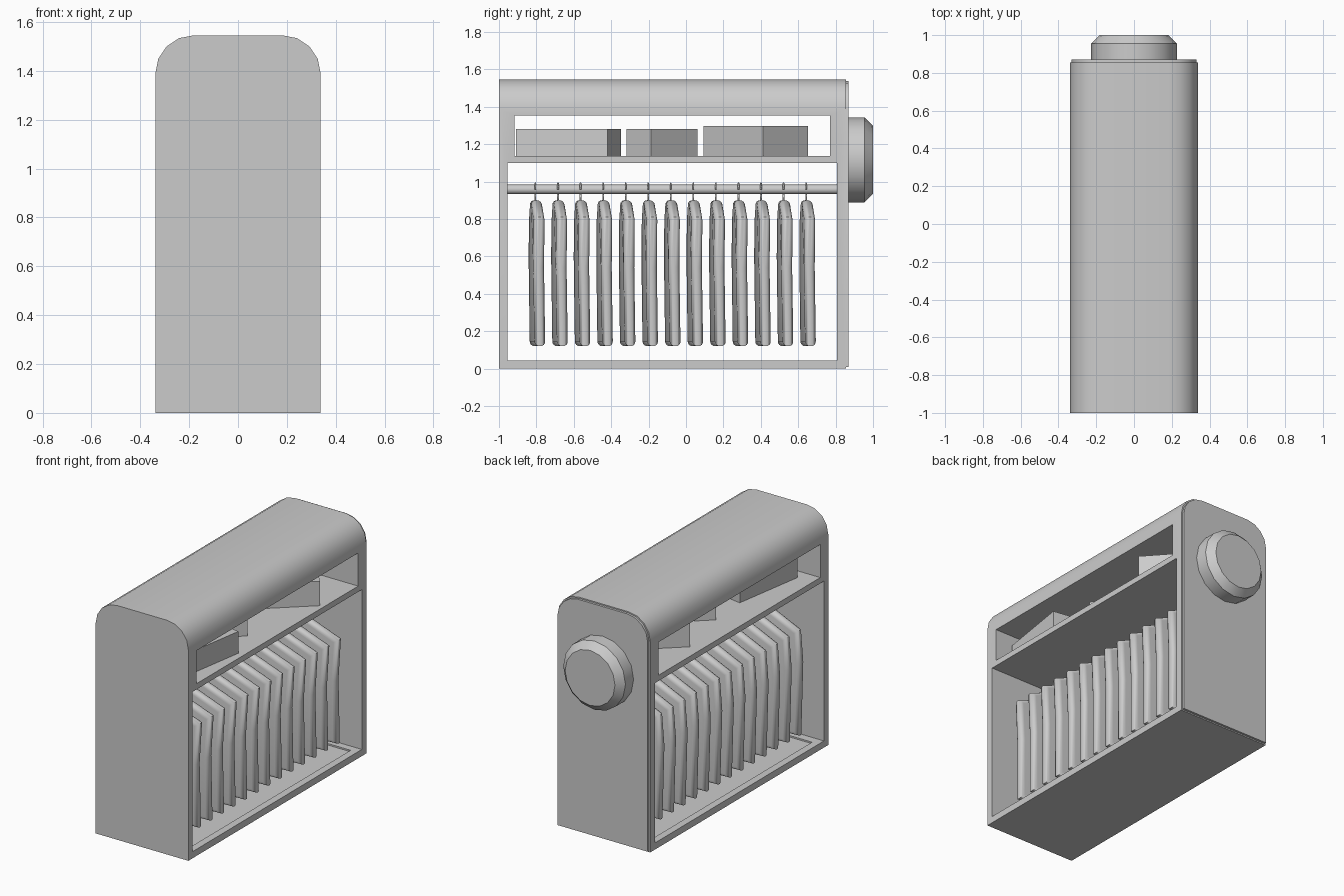
import bpy, bmesh
from math import sin, cos, pi, radians
from mathutils import Matrix, Vector

if "Cube" in bpy.data.objects:
    bpy.data.objects.remove(bpy.data.objects["Cube"])


def finish(bm, name, smooth=0):
    bmesh.ops.recalc_face_normals(bm, faces=bm.faces[:])
    me = bpy.data.meshes.new(name)
    bm.to_mesh(me)
    bm.free()
    ob = bpy.data.objects.new(name, me)
    bpy.context.collection.objects.link(ob)
    if smooth:
        shade(ob, smooth)
    return ob


def shade(ob, angle=35):
    bpy.ops.object.select_all(action='DESELECT')
    ob.select_set(True)
    bpy.context.view_layer.objects.active = ob
    bpy.ops.object.shade_smooth_by_angle(angle=radians(angle))


def extrude(points, y0, y1):
    """Extrude an (x, z) outline from y0 to y1."""
    bm = bmesh.new()
    face = bm.faces.new([bm.verts.new((x, y0, z)) for x, z in points])
    new = bmesh.ops.extrude_face_region(bm, geom=[face])['geom']
    bmesh.ops.translate(bm, vec=(0, y1 - y0, 0),
                        verts=[v for v in new if isinstance(v, bmesh.types.BMVert)])
    if not any(len(f.verts) == len(points) and abs(f.calc_center_median().y - y0) < 1e-6
               for f in bm.faces):
        bm.faces.new([v for v in bm.verts if abs(v.co.y - y0) < 1e-6])
    return bm


def box(name, lo, hi, angle=0):
    lo, hi = Vector(lo), Vector(hi)
    bm = bmesh.new()
    bmesh.ops.create_cube(bm, size=1, matrix=Matrix.Translation((lo + hi) / 2)
                          @ Matrix.Rotation(angle, 4, 'Z')
                          @ Matrix.Diagonal((*(hi - lo), 1)))
    return finish(bm, name)


def cone_y(bm, r0, r1, y0, y1, z, sides):
    bmesh.ops.create_cone(bm, cap_ends=True, segments=sides, radius1=r0, radius2=r1,
                          depth=y1 - y0, matrix=Matrix.Translation((0, (y0 + y1) / 2, z))
                          @ Matrix.Rotation(-pi / 2, 4, 'X'))


def arch(w, z0, z1, r, n=4):
    """Rectangle with rounded top corners."""
    right = [(w - r + r * cos(i * pi / 2 / n), z1 - r + r * sin(i * pi / 2 / n))
             for i in range(n + 1)]
    return [(w, z0)] + right + [(-x, z) for x, z in reversed(right)] + [(-w, z0)]


# Cabinet shell with two compartments open on both sides and a shallow floor recess
cabinet = finish(extrude(arch(0.338, 0, 1.545, 0.155), -1, 0.855), "cabinet")
cuts = [("lower_opening", (-0.5, -0.955, 0.044), (0.5, 0.808, 1.098)),
        ("upper_opening", (-0.5, -0.917, 1.136), (0.5, 0.77, 1.354)),
        ("floor_recess", (-0.29, -0.90, 0.034), (0.29, 0.76, 0.2))]
for name, lo, hi in cuts:
    cutter = box(name + "_cutter", lo, hi)
    cutter.hide_render = True
    mod = cabinet.modifiers.new(name, 'BOOLEAN')
    mod.object = cutter
    mod.operation = 'DIFFERENCE'
    mod.solver = 'EXACT'
    bpy.context.view_layer.objects.active = cabinet
    bpy.ops.object.modifier_apply(modifier=name)
    bpy.data.objects.remove(cutter)
shade(cabinet)

# Back plate
finish(extrude(arch(0.33, 0.008, 1.537, 0.15), 0.85, 0.87), "back_plate", 35)

# Crank knob on the back
bm = bmesh.new()
cone_y(bm, 0.227, 0.227, 0.86, 0.955, 1.116, 16)
cone_y(bm, 0.227, 0.182, 0.955, 1.0, 1.116, 16)
finish(bm, "knob", 35)

# Hanging rail
bm = bmesh.new()
cone_y(bm, 0.025, 0.025, -0.96, 0.815, 0.958, 16)
finish(bm, "rail", 35)


def garment(y, i):
    # Padded clothing shape: hem, side, sloped shoulders and neck, fully rounded rim
    outline = [(0.27, 0.12), (0.265, 0.54), (0.28, 0.81), (0.07, 0.9),
               (-0.07, 0.9), (-0.265, 0.81), (-0.28, 0.6), (-0.27, 0.12)]
    bm = extrude(outline, -0.029, 0.029)
    for v in bm.verts:  # slight sway of the cloth with height
        z = v.co.z
        v.co.y += -0.007 if z > 0.85 else 0 if z > 0.7 else -0.003 if z > 0.3 else 0.003
    rim = [e for e in bm.edges if abs(e.verts[0].co.y - e.verts[1].co.y) < 0.02]
    bmesh.ops.bevel(bm, geom=rim, offset=0.026, segments=4, profile=0.5, affect='EDGES')
    ob = finish(bm, f"garment_{i}", 60)
    ob.location.y = y
    ob.rotation_euler.z = 0.05


def hook(y, i):
    # Hanger hook looped over the rail, with a short stem
    cu = bpy.data.curves.new(f"hanger_hook_{i}", 'CURVE')
    cu.dimensions = '3D'
    cu.bevel_depth = 0.005
    cu.bevel_resolution = 1
    cu.use_fill_caps = True
    pts = [(0, 0.88), (0, 0.926)]
    pts += [(-0.032 * cos(a), 0.958 + 0.032 * sin(a))
            for a in (radians(-60 + 30 * k) for k in range(9))]
    sp = cu.splines.new('POLY')
    sp.points.add(len(pts) - 1)
    for p, (x, z) in zip(sp.points, pts):
        p.co = (x, 0, z, 1)
    ob = bpy.data.objects.new(f"hanger_hook_{i}", cu)
    ob.location.y = y
    bpy.context.collection.objects.link(ob)


for i in range(13):
    y = -0.805 + i * 0.1206
    garment(y + 0.008, i)
    hook(y, i)

# Storage boxes turned on the shelf: centre x, centre y, width, length, top, angle
for i, (x, y, w, l, top, a) in enumerate([(0.035, -0.628, 0.45, 0.495, 1.28, 9),
                                          (0.015, -0.128, 0.336, 0.194, 1.28, 48),
                                          (0.025, 0.373, 0.323, 0.478, 1.297, 48)]):
    box(f"storage_box_{i}", (x - w / 2, y - l / 2, 1.135), (x + w / 2, y + l / 2, top),
        -radians(a))
